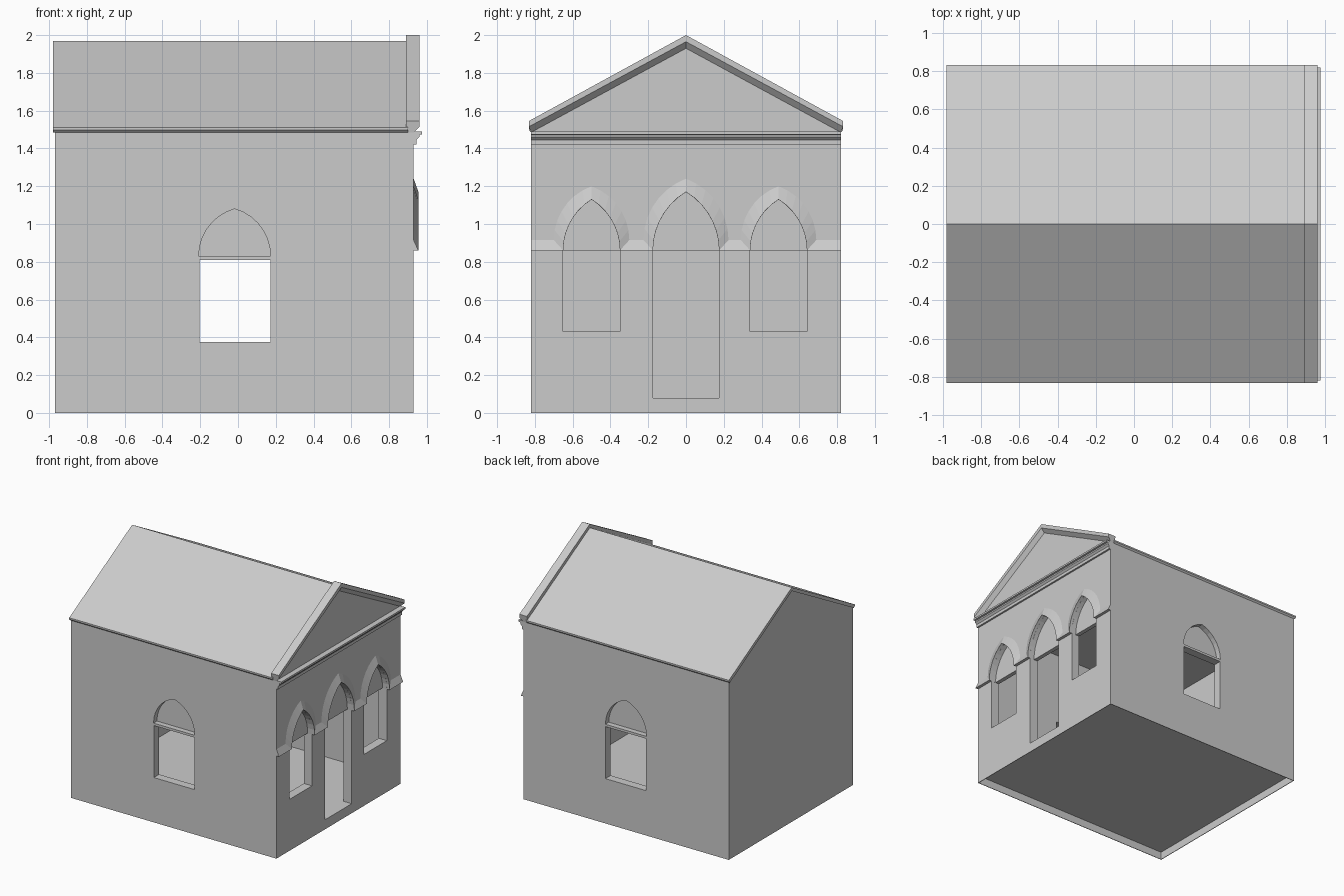
import bpy, bmesh, math
from mathutils import Vector

cube = bpy.data.objects.get("Cube")
if cube:
    bpy.data.objects.remove(cube, do_unlink=True)

stone = bpy.data.materials.new("pale_grey_stone")
stone.use_nodes = True
grey = (0.6, 0.6, 0.6, 1)
stone.diffuse_color = grey
stone.node_tree.nodes["Principled BSDF"].inputs["Base Color"].default_value = grey


def finish(name, bm):
    bmesh.ops.recalc_face_normals(bm, faces=bm.faces)
    mesh = bpy.data.meshes.new(name)
    bm.to_mesh(mesh)
    bm.free()
    obj = bpy.data.objects.new(name, mesh)
    bpy.context.collection.objects.link(obj)
    mesh.materials.append(stone)
    return obj


def prism(name, outline, axis, start, end):
    """Extrude a closed 2D outline along x or y; the other pair is (u, z)."""
    bm = bmesh.new()
    if axis == "x":
        ring = [bm.verts.new((start, u, z)) for u, z in outline]
        move = (end - start, 0, 0)
    else:
        ring = [bm.verts.new((u, start, z)) for u, z in outline]
        move = (0, end - start, 0)
    face = bm.faces.new(ring)
    new = bmesh.ops.extrude_face_region(bm, geom=[face])["geom"]
    bmesh.ops.translate(bm, vec=move, verts=[v for v in new if isinstance(v, bmesh.types.BMVert)])
    return finish(name, bm)


def rect(u0, u1, z0, z1):
    return [(u0, z0), (u1, z0), (u1, z1), (u0, z1)]


def arch(mid, half, spring, rise, steps=7):
    """Pointed arch from its low-u foot over the tip to the high-u foot."""
    radius = (half ** 2 + rise ** 2) / (2 * half)
    top = math.asin(min(1, rise / radius))
    if rise < half:
        top = math.pi - top
    side = []
    for i in range(steps + 1):
        a = top * i / steps
        side.append((radius - radius * math.cos(a) - half, spring + radius * math.sin(a)))
    return [(mid + u, z) for u, z in side] + [(mid - u, z) for u, z in reversed(side[:-1])]


def cut(target, name, outline, axis, start, end):
    cutter = prism(name, outline, axis, start, end)
    mod = target.modifiers.new(name, "BOOLEAN")
    mod.operation = "DIFFERENCE"
    mod.solver = "EXACT"
    mod.object = cutter
    bpy.context.view_layer.objects.active = target
    bpy.ops.object.modifier_apply(modifier=name)
    bpy.data.objects.remove(cutter, do_unlink=True)


# Main dimensions
BACK, FACADE, SIDE = -0.97, 0.93, 0.82
SPRING = 0.86
# Facade openings: centre, half width, sill height, arch rise
openings = [(-0.5, 0.15, 0.43, 0.27), (0, 0.175, 0.08, 0.31), (0.49, 0.15, 0.43, 0.27)]

# Walls with both gables, hollowed to a room and an open plinth
gable = [(-SIDE, 0), (SIDE, 0), (SIDE, 1.485), (0, 1.94), (-SIDE, 1.485)]
walls = prism("walls", gable, "x", BACK, FACADE)
cut(walls, "room", rect(-0.75, 0.75, 0.08, 1.42), "x", -0.95, 0.855)
cut(walls, "plinth_hollow", rect(-0.815, 0.815, -0.2, 0.065), "x", BACK + 0.005, FACADE - 0.005)

# Facade door and windows, each with a recessed arched panel on top
for mid, half, sill, rise in openings:
    cut(walls, "opening", rect(mid - half, mid + half, sill, SPRING), "x", 0.8, 1.1)
    cut(walls, "arch_recess", arch(mid, half, SPRING - 0.001, rise), "x", FACADE - 0.04, 1.1)

# Side windows run straight through, arched recesses sit above a transom
cut(walls, "side_windows", rect(-0.205, 0.172, 0.375, 0.81), "y", -1, 1)
for s in (-1, 1):
    cut(walls, "side_arch_recess", arch(-0.018, 0.19, 0.83, 0.25), "y", s * (SIDE - 0.045), s)

# Sloped string course that rises over the openings as hoods
inner, outer = [(-SIDE, SPRING)], [(-SIDE, SPRING + 0.055)]
for mid, half, sill, rise in openings:
    inner += arch(mid, half, SPRING, rise)
    outer += arch(mid, half + 0.05, SPRING + 0.055, rise + 0.015)
inner.append((SIDE, SPRING))
outer.append((SIDE, SPRING + 0.055))
bm = bmesh.new()
rows = []
for (u, z), (ou, oz) in zip(inner, outer):
    rows.append([bm.verts.new(p) for p in
                 ((FACADE - 0.01, u, z), (FACADE + 0.025, u, z), (FACADE, ou, oz), (FACADE - 0.01, ou, oz))])
for a, b in zip(rows, rows[1:]):
    for i in range(4):
        j = (i + 1) % 4
        bm.faces.new((a[i], a[j], b[j], b[i]))
bm.faces.new(rows[0])
bm.faces.new(rows[-1])
finish("string_course", bm)

# Stepped cornice under the pediment, profile in x and z
profile = [(0.91, 1.42), (0.945, 1.42), (0.945, 1.445), (0.96, 1.46),
           (0.96, 1.472), (0.975, 1.475), (0.975, 1.49), (0.91, 1.49)]
prism("cornice", profile, "y", -SIDE, SIDE)

# Roof slabs as one chevron
chevron = [(-0.832, 1.51), (0, 1.97), (0.832, 1.51), (0.832, 1.497), (SIDE, 1.485), (0, 1.94),
           (-SIDE, 1.485), (-0.832, 1.497)]
prism("roof", chevron, "x", -0.98, 0.9)

# Raking cornice with a chamfered underside, swept over the pediment
bm = bmesh.new()
rows = []
for side, tip, low in ((-1, 1.545, 1.515), (0, 2.0, 1.965), (1, 1.545, 1.515)):
    w = 0.832 * side
    foot = 1.93 if side == 0 else 1.485
    rows.append([bm.verts.new(p) for p in
                 ((0.89, w, tip), (0.96, w, tip), (0.96, w, low), (FACADE, SIDE * side, foot), (0.89, SIDE * side, foot))])
for a, b in zip(rows, rows[1:]):
    for i in range(5):
        j = (i + 1) % 5
        bm.faces.new((a[i], a[j], b[j], b[i]))
bm.faces.new(rows[0])
bm.faces.new(rows[-1])
finish("raking_cornice", bm)
